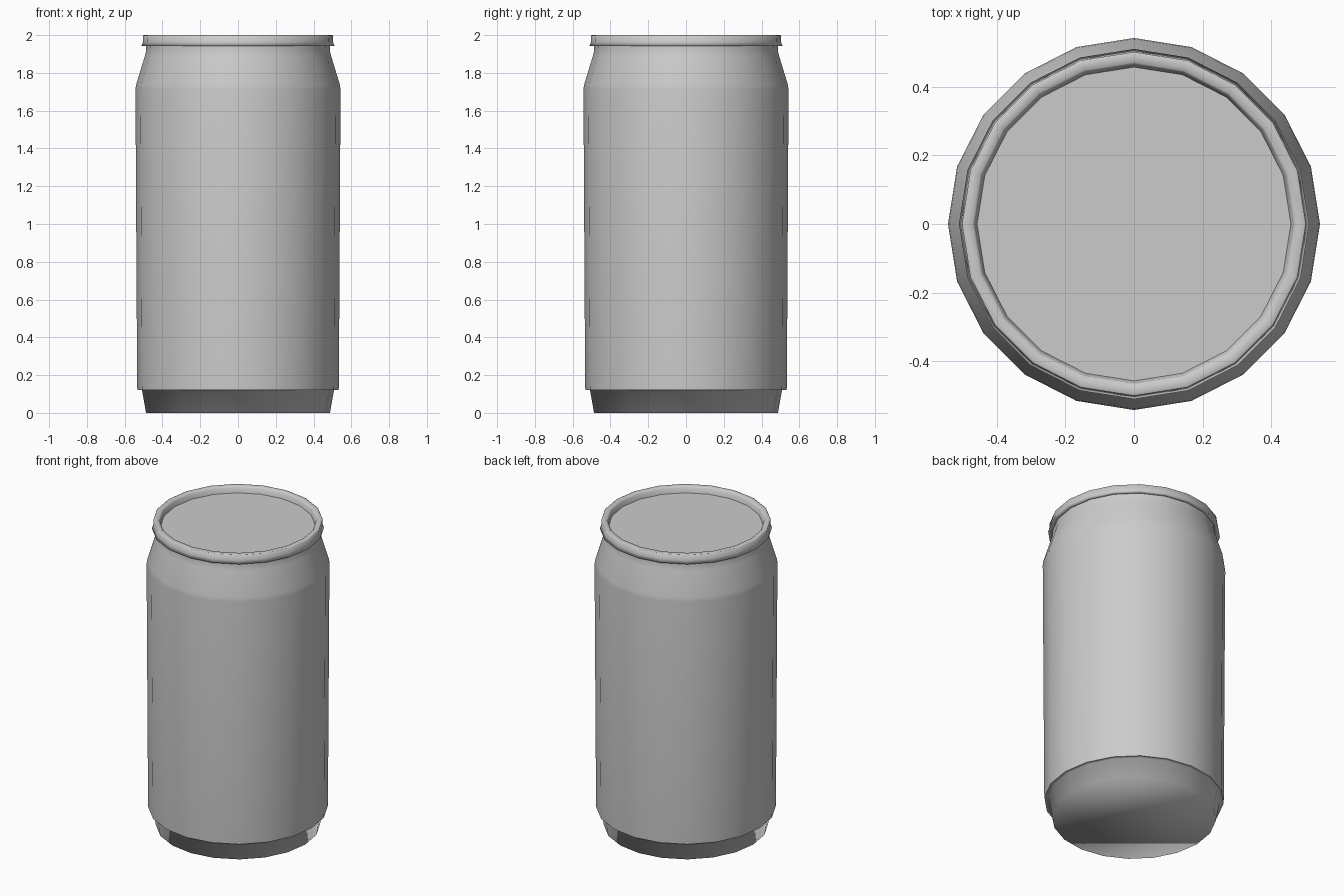
import bpy, bmesh, math

if "Cube" in bpy.data.objects:
    bpy.data.objects.remove(bpy.data.objects["Cube"])

SIDES = 20


def lathe(name, profile, cap_start=False, cap_end=False):
    """Spin an (r, z) profile around z into a smooth-shaded shell."""
    bm = bmesh.new()
    rings = []
    for r, z in profile:
        rings.append([bm.verts.new((r * math.cos(2 * math.pi * i / SIDES),
                                    r * math.sin(2 * math.pi * i / SIDES), z))
                      for i in range(SIDES)])
    for a, b in zip(rings, rings[1:]):
        for i in range(SIDES):
            j = (i + 1) % SIDES
            bm.faces.new((a[i], a[j], b[j], b[i]))
    if cap_start:
        bm.faces.new(rings[0][::-1])
    if cap_end:
        bm.faces.new(rings[-1])
    for f in bm.faces:
        f.smooth = True
    mesh = bpy.data.meshes.new(name)
    bm.to_mesh(mesh)
    bm.free()
    obj = bpy.data.objects.new(name, mesh)
    bpy.context.collection.objects.link(obj)
    return obj


# tapered foot with flat bottom, stepping out to the wall
lathe("can_base", [(0.487, 0), (0.508, 0.12), (0.533, 0.12)], cap_start=True)

# side wall, rounded shoulder and neck
lathe("can_body", [(0.533, 0.12), (0.534, 0.145), (0.543, 1.71), (0.540, 1.735),
                   (0.493, 1.89), (0.487, 1.915), (0.486, 1.945)])

# overhanging rolled rim, running down inside to the lid
lathe("top_rim", [(0.486, 1.945), (0.511, 1.943), (0.503, 1.965), (0.502, 1.998),
                  (0.498, 2.0), (0.472, 2.0), (0.465, 1.992), (0.458, 1.96)])

# recessed flat lid
lid = lathe("lid", [(0.458, 1.96), (0.455, 1.96)], cap_end=True)
for f in lid.data.polygons:
    f.use_smooth = False
